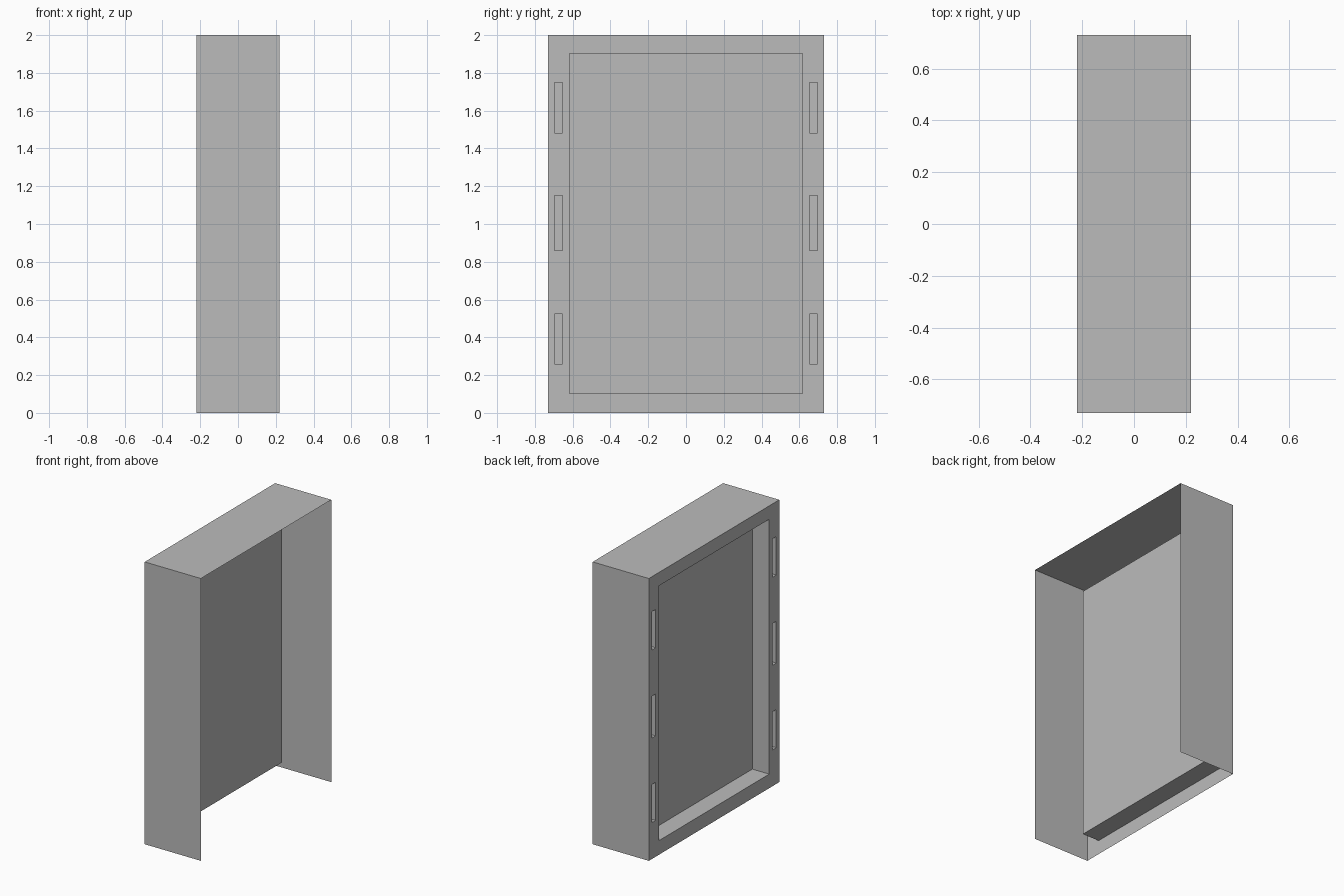
import bpy
import bmesh

cube = bpy.data.objects.get("Cube")
if cube:
    bpy.data.objects.remove(cube, do_unlink=True)

HALF_X, HALF_Y, HEIGHT = 0.22, 0.73, 2.0
RECESS_Y, RECESS_Z = 0.617, (0.1, 1.905)
RECESS_DEPTH, SLOT_DEPTH = 0.132, 0.03
SLOT_Y = (0.653, 0.696)
SLOTS_Z = [(0.257, 0.527), (0.856, 1.153), (1.48, 1.752)]

grey = bpy.data.materials.new("plain grey")
grey.use_nodes = True
colour = (0.5, 0.5, 0.5, 1)
grey.diffuse_color = colour
grey.node_tree.nodes["Principled BSDF"].inputs["Base Color"].default_value = colour


def finish(bm, name):
    mesh = bpy.data.meshes.new(name)
    bm.to_mesh(mesh)
    bm.free()
    mesh.materials.append(grey)
    obj = bpy.data.objects.new(name, mesh)
    bpy.context.collection.objects.link(obj)
    return obj


# Housing: thin top and two end walls, open below and on one broad side
bm = bmesh.new()
bmesh.ops.create_cube(bm, size=1)
for v in bm.verts:
    v.co = (v.co.x * 2 * HALF_X, v.co.y * 2 * HALF_Y, (v.co.z + 0.5) * HEIGHT)
bm.normal_update()
unwanted = [f for f in bm.faces if abs(f.normal.x) > 0.5 or f.normal.z < -0.5]
bmesh.ops.delete(bm, geom=unwanted, context="FACES")
finish(bm, "housing_walls")

# Broad sheet divided along the edges of the recess and the slots
half = [RECESS_Y, *SLOT_Y, HALF_Y]
ys = [-y for y in reversed(half)] + half
zs = sorted({0, HEIGHT, *RECESS_Z, *(z for pair in SLOTS_Z for z in pair)})
bm = bmesh.new()
grid = [[bm.verts.new((-HALF_X, y, z)) for z in zs] for y in ys]
for i in range(len(ys) - 1):
    for j in range(len(zs) - 1):
        bm.faces.new((grid[i][j], grid[i][j + 1],
                      grid[i + 1][j + 1], grid[i + 1][j]))


def in_recess(c):
    return abs(c.y) < RECESS_Y and RECESS_Z[0] < c.z < RECESS_Z[1]


def in_slot(c):
    return (SLOT_Y[0] < abs(c.y) < SLOT_Y[1]
            and any(low < c.z < high for low, high in SLOTS_Z))


# Push the large panel and the six slots inwards
for inside, depth in ((in_recess, RECESS_DEPTH), (in_slot, SLOT_DEPTH)):
    faces = [f for f in bm.faces if inside(f.calc_center_median())
             and f.calc_center_median().x < -HALF_X + 0.001]
    result = bmesh.ops.extrude_face_region(bm, geom=faces)
    moved = [g for g in result["geom"] if isinstance(g, bmesh.types.BMVert)]
    bmesh.ops.translate(bm, verts=moved, vec=(depth, 0, 0))
    left_over = [f for f in faces if f.is_valid]
    if left_over:
        bmesh.ops.delete(bm, geom=left_over, context="FACES")

bmesh.ops.recalc_face_normals(bm, faces=bm.faces[:])
bm.normal_update()
if sum(f.normal.x * f.calc_area() for f in bm.faces) > 0:
    bmesh.ops.reverse_faces(bm, faces=bm.faces[:])
finish(bm, "recessed_frame_panel")
